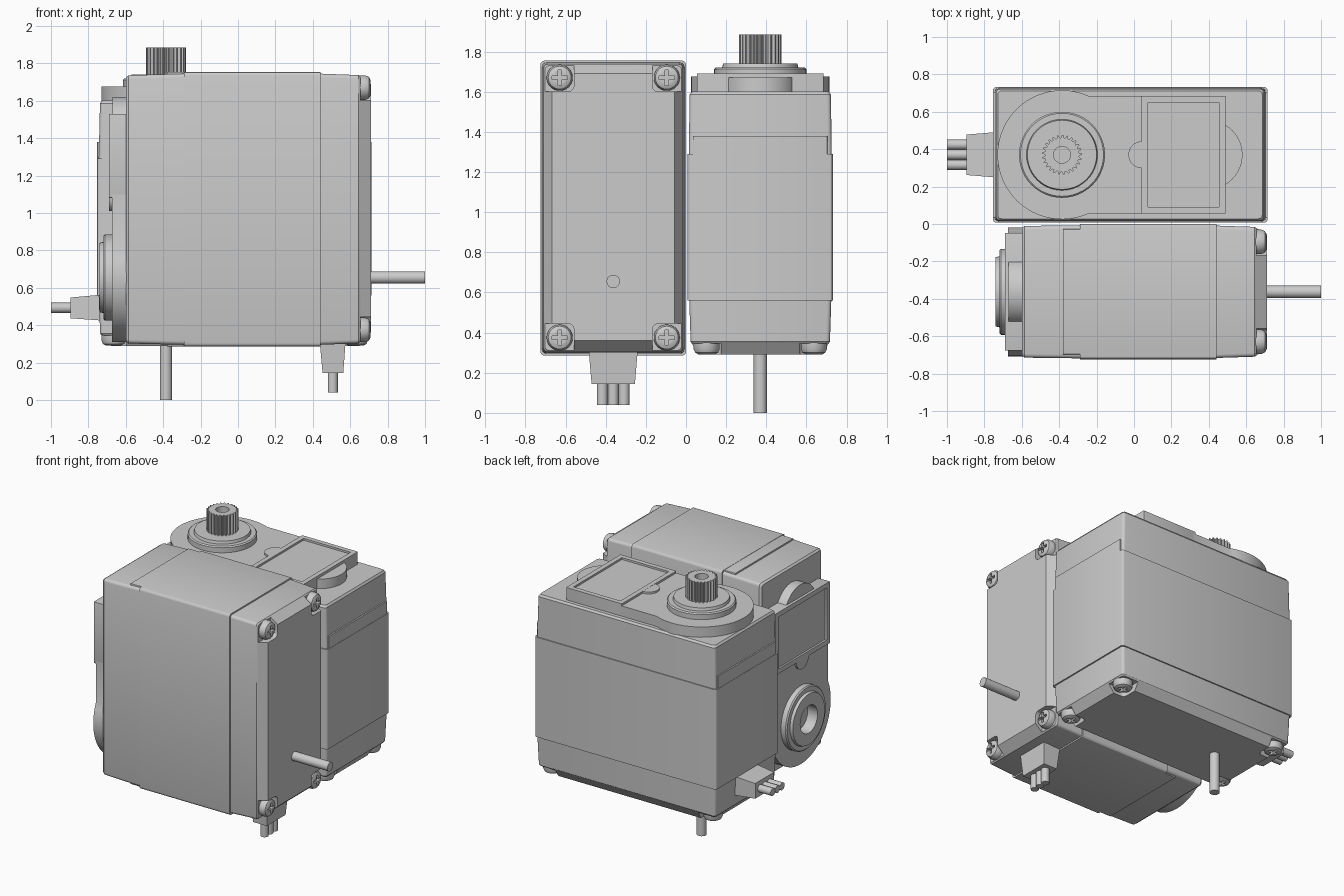
import bpy, bmesh
from math import sin, cos, pi, radians
from mathutils import Matrix, Vector

if "Cube" in bpy.data.objects:
    bpy.data.objects.remove(bpy.data.objects["Cube"])

grey = bpy.data.materials.new("plain_grey")
grey.use_nodes = True
colour = (0.6, 0.6, 0.6, 1)
grey.diffuse_color = colour
grey.node_tree.nodes["Principled BSDF"].inputs["Base Color"].default_value = colour

parts = []
place = Matrix()


# Ring helpers: each returns a closed loop at height w
def rrect(u0, u1, v, w, r=0.02, v0=None):
    v0 = -v if v0 is None else v0
    pts = []
    corners = [(u1 - r, v - r), (u0 + r, v - r), (u0 + r, v0 + r), (u1 - r, v0 + r)]
    for q, (cu, cv) in enumerate(corners):
        for k in range(4):
            a = (q + k / 3) * pi / 2
            pts.append((cu + r * cos(a), cv + r * sin(a), w))
    return pts


def circle(u, v, w, r, n=48):
    return [(u + r * cos(2 * pi * i / n), v + r * sin(2 * pi * i / n), w) for i in range(n)]


def arc(u, w, r, a0, a1, n=40):
    steps = [radians(a0 + (a1 - a0) * i / n) for i in range(n + 1)]
    return [(u + r * cos(a), r * sin(a), w) for a in steps]


def raised(ring, w):
    return [(p[0], p[1], w) for p in ring]


# Skin a stack of rings and cap both ends
def loft(name, rings):
    bm = bmesh.new()
    loops = [[bm.verts.new(place @ Vector(p)) for p in ring] for ring in rings]
    for a, b in zip(loops, loops[1:]):
        for i in range(len(a)):
            j = (i + 1) % len(a)
            bm.faces.new((a[i], a[j], b[j], b[i]))
    bm.faces.new(loops[0])
    bm.faces.new(loops[-1])
    bmesh.ops.recalc_face_normals(bm, faces=bm.faces)
    mesh = bpy.data.meshes.new(name)
    bm.to_mesh(mesh)
    bm.free()
    mesh.materials.append(grey)
    obj = bpy.data.objects.new(name, mesh)
    bpy.context.collection.objects.link(obj)
    parts.append(obj)
    return obj


def cut(obj, rings):
    cutter = loft("cutter", rings)
    parts.remove(cutter)
    cutter.hide_render = True
    mod = obj.modifiers.new("cut", "BOOLEAN")
    mod.operation = "DIFFERENCE"
    mod.solver = "EXACT"
    mod.object = cutter
    bpy.context.view_layer.objects.active = obj
    bpy.ops.object.modifier_apply(modifier=mod.name)
    bpy.data.objects.remove(cutter)


def build_servo(side, matrix, has_spline):
    global place
    place = matrix
    shaft = -0.385

    # Three-piece case
    loft(side + "_middle_case", [rrect(-0.755, 0.715, 0.363, w) for w in (0.56, 1.29)])
    loft(side + "_case_tongue", [rrect(-0.753, 0.713, 0.335, w, 0.003) for w in (1.2, 1.38)])
    upper = loft(side + "_upper_case", [
        rrect(-0.745, 0.705, 0.356, 1.28),
        rrect(-0.738, 0.696, 0.352, 1.585),
        rrect(-0.728, 0.686, 0.342, 1.6)])
    lower = loft(side + "_lower_case", [
        rrect(-0.68, 0.65, 0.305, 0.29),
        rrect(-0.737, 0.697, 0.347, 0.355),
        rrect(-0.745, 0.705, 0.354, 0.565)])

    # Corner screws sitting in pockets
    for u, u0, u1 in ((0.63, 0.56, 0.8), (-0.665, -0.8, -0.595)):
        for s in (-1, 1):
            lo, hi = sorted((0.195 * s, 0.5 * s))
            cut(lower, [rrect(u0, u1, hi, w, 0.03, lo) for w in (0.2, 0.345)])
            v = 0.267 * s
            screw = loft(side + "_case_screw", [
                circle(u, v, w, r, 32) for w, r in
                ((0.35, 0.065), (0.318, 0.065), (0.3, 0.057), (0.291, 0.04))])
            a, b = 0.038, 0.009
            plus = [(a, -b), (a, b), (b, b), (b, a), (-b, a), (-b, b)]
            plus += [(-x, -y) for x, y in plus]
            cut(screw, [[(u + x, v + y, w) for x, y in plus] for w in (0.27, 0.32)])

    # Raised top plate with round end
    outline = arc(shaft, 1.59, 0.345, 66, 294) + [(0.06, -0.315, 1.59), (0.06, 0.315, 1.59)]
    plate = loft(side + "_top_plate", [outline, raised(outline, 1.675)])

    # Recessed cover, finger tab and rounded end
    loft(side + "_cover", [
        rrect(0.04, 0.49, 0.315, 1.59, 0.004), rrect(0.04, 0.49, 0.315, 1.69, 0.004),
        rrect(0.075, 0.455, 0.28, 1.69, 0.004), rrect(0.075, 0.455, 0.28, 1.676, 0.004)])
    tab = arc(0.042, 1.62, 0.072, 90, 270, 20)
    loft(side + "_cover_tab", [tab, raised(tab, 1.689)])
    loft(side + "_cover_round", [circle(0.395, 0, w, 0.185) for w in (1.59, 1.67)])

    # Output collar, closed by a spline or left open
    bore = 0.08 if has_spline else 0.1
    depth = 1.7 if has_spline else 1.5
    loft(side + "_output_collar", [
        circle(shaft, 0, w, r) for w, r in
        ((1.66, 0.23), (1.712, 0.23), (1.72, 0.222), (1.72, 0.19),
         (1.74, 0.185), (1.74, bore), (1.73, bore), (1.66, bore))][:6]
        + [circle(shaft, 0, depth, bore)])
    if has_spline:
        teeth = 25
        n = teeth * 4

        def toothed(w):
            pts = []
            for i in range(n):
                r = 0.106 if i % 4 < 2 else 0.091
                pts.append((shaft + r * cos(2 * pi * i / n), r * sin(2 * pi * i / n), w))
            return pts
        loft(side + "_output_spline", [
            toothed(1.69), toothed(1.885),
            circle(shaft, 0, 1.885, 0.045, n), circle(shaft, 0, 1.78, 0.045, n)])
    else:
        for body in (upper, plate):
            cut(body, [circle(shaft, 0, w, bore + 0.002) for w in (1.495, 1.9)])

    # Rear pivot pin
    loft(side + "_pivot_pin", [circle(shaft, 0, w, 0.033, 32) for w in (0, 0.31)])

    # Cable grommet and three wires
    def end_on(u, v, lo, hi):
        return [(u, -v, lo), (u, v, lo), (u, v, hi), (u, -v, hi)]
    loft(side + "_cable_grommet", [end_on(-0.73, 0.122, 0.425, 0.563),
                                   end_on(-0.895, 0.108, 0.437, 0.548)])
    for i in (-1, 0, 1):
        loft(side + "_wire", [
            [(u, p[0], p[1]) for p in circle(0.054 * i, 0.493, 0, 0.027, 20)]
            for u in (-0.88, -1.0)])


# Upright unit behind, and a unit lying on its side in front
build_servo("back", Matrix.Translation((0, 0.37, 0)), True)
build_servo("front", Matrix(((0, 0, -1, 1), (0, 1, 0, -0.3625),
                             (1, 0, 0, 1.04), (0, 0, 0, 1))), False)

bpy.ops.object.select_all(action="DESELECT")
for obj in parts:
    obj.select_set(True)
bpy.context.view_layer.objects.active = parts[0]
bpy.ops.object.shade_smooth_by_angle(angle=radians(30))
